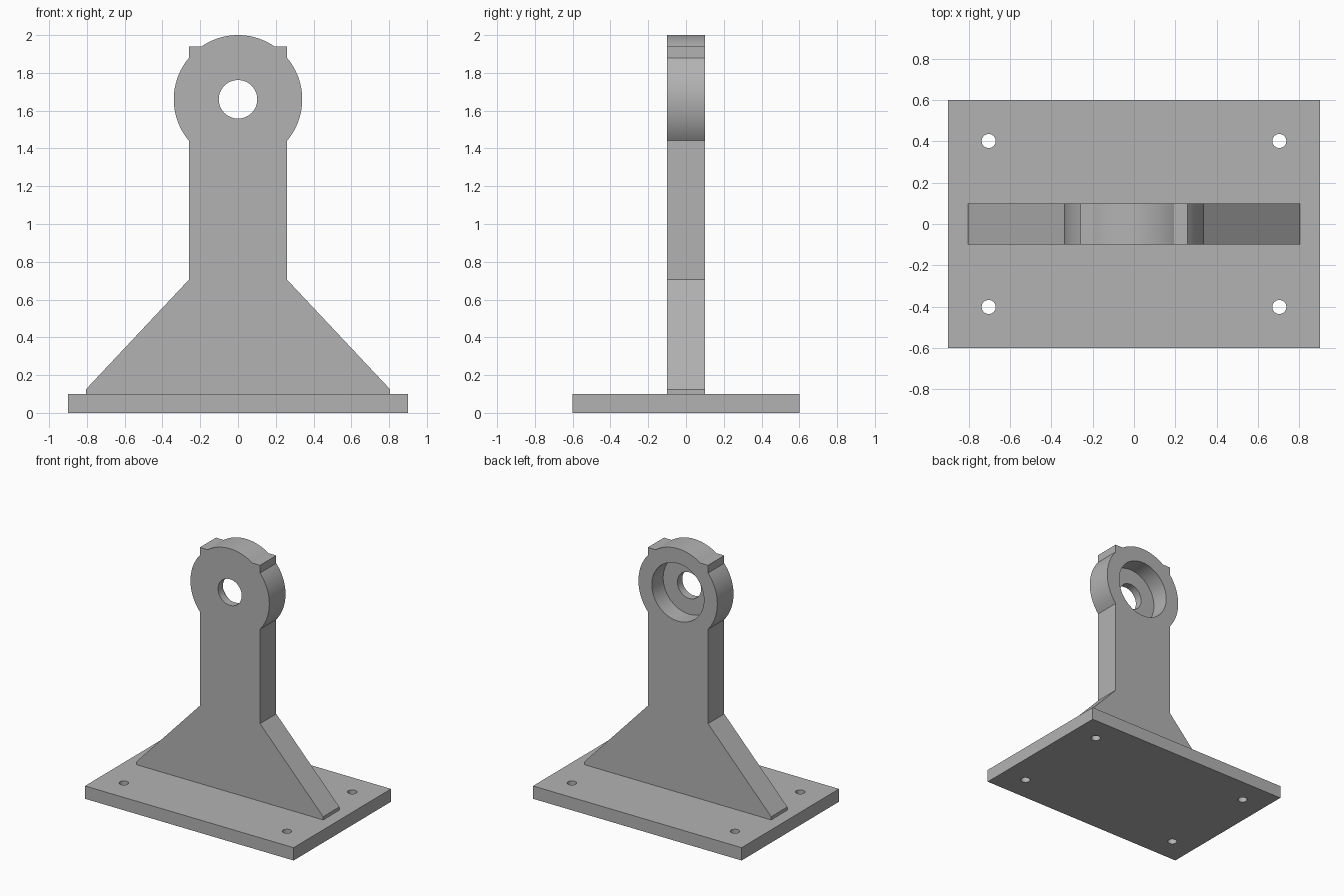
import bpy, bmesh
from math import sin, cos, asin, pi, radians

if "Cube" in bpy.data.objects:
    bpy.data.objects.remove(bpy.data.objects["Cube"], do_unlink=True)

grey = bpy.data.materials.new("plain grey")
grey.use_nodes = True
colour = (0.45, 0.45, 0.45, 1)
grey.diffuse_color = colour
grey.node_tree.nodes["Principled BSDF"].inputs["Base Color"].default_value = colour

BASE_H, HALF_T = 0.1, 0.1          # plate height, half web thickness
HEAD_Z, HEAD_R = 1.66, 0.34        # round head
NECK, SHOULDER = 0.26, 1.94        # neck half width, top of the neck


def finish(bm, name):
    bmesh.ops.recalc_face_normals(bm, faces=bm.faces)
    mesh = bpy.data.meshes.new(name)
    bm.to_mesh(mesh)
    bm.free()
    obj = bpy.data.objects.new(name, mesh)
    bpy.context.collection.objects.link(obj)
    mesh.materials.append(grey)
    return obj


def extrude_profile(name, points, axis, start, end):
    """Extrude a flat outline along y (points are x, z) or z (points are x, y)."""
    bm = bmesh.new()
    place = (lambda p: (p[0], start, p[1])) if axis == "y" else (lambda p: (p[0], p[1], start))
    face = bm.faces.new([bm.verts.new(place(p)) for p in points])
    new = bmesh.ops.extrude_face_region(bm, geom=[face])["geom"]
    move = (0, end - start, 0) if axis == "y" else (0, 0, end - start)
    bmesh.ops.translate(bm, vec=move, verts=[v for v in new if isinstance(v, bmesh.types.BMVert)])
    return finish(bm, name)


def arc(cx, cy, r, a, b, n):
    return [(cx + r * cos(a + (b - a) * i / n), cy + r * sin(a + (b - a) * i / n))
            for i in range(n + 1)]


def circle(cx, cy, r, n=64):
    return arc(cx, cy, r, 0, 2 * pi, n)[:-1]


def cut(target, cutter):
    mod = target.modifiers.new("hole", "BOOLEAN")
    mod.object, mod.operation, mod.solver = cutter, "DIFFERENCE", "EXACT"
    bpy.context.view_layer.objects.active = target
    bpy.ops.object.modifier_apply(modifier=mod.name)
    bpy.data.objects.remove(cutter, do_unlink=True)


# Base plate with four bolt holes
base = extrude_profile("base_plate", [(-0.9, -0.6), (0.9, -0.6), (0.9, 0.6), (-0.9, 0.6)],
                       "z", 0, BASE_H)
for x in (-0.704, 0.704):
    for y in (-0.402, 0.402):
        cut(base, extrude_profile("bolt_cutter", circle(x, y, 0.034, 32), "z", -0.1, 0.3))

# Upright: flared foot, neck and round head in one outline
low = asin(-(HEAD_R ** 2 - NECK ** 2) ** 0.5 / HEAD_R)
top = asin((SHOULDER - HEAD_Z) / HEAD_R)
half = [(0.805, BASE_H), (0.805, 0.125), (NECK, 0.705)]
half += arc(0, HEAD_Z, HEAD_R, low, -low, 24)
half += [(NECK, SHOULDER)]
half += arc(0, HEAD_Z, HEAD_R, top, pi / 2, 20)
outline = half + [(-x, z) for x, z in reversed(half[:-1])]
upright = extrude_profile("upright_bracket", outline, "y", -HALF_T, HALF_T)

# Through hole, and a wider counterbore from the back
cut(upright, extrude_profile("hole_cutter", circle(0, HEAD_Z, 0.102), "y", -0.3, 0.3))
cut(upright, extrude_profile("bore_cutter", circle(0, HEAD_Z, 0.225), "y", -0.04, 0.3))

for obj in (base, upright):
    bpy.ops.object.select_all(action="DESELECT")
    obj.select_set(True)
    bpy.context.view_layer.objects.active = obj
    bpy.ops.object.shade_smooth_by_angle(angle=radians(25))
